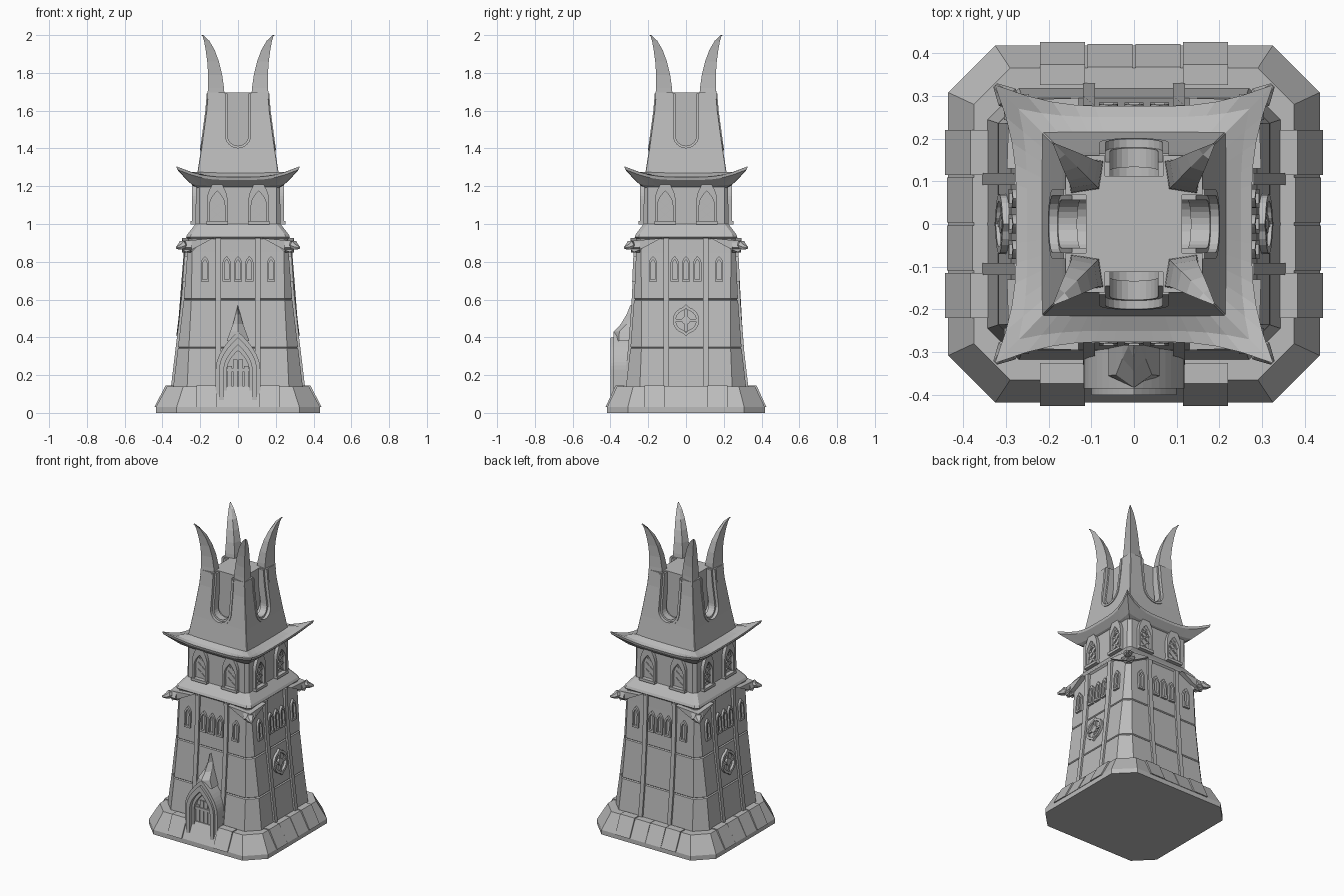
import bpy, bmesh, math
from mathutils import Vector, Matrix

if "Cube" in bpy.data.objects:
    bpy.data.objects.remove(bpy.data.objects["Cube"])

stone = bpy.data.materials.new("grey_stone")
stone.use_nodes = True
GREY = (0.5, 0.5, 0.5, 1)
stone.diffuse_color = GREY
stone.node_tree.nodes["Principled BSDF"].inputs["Base Color"].default_value = GREY

# Tower outline: height, half width in x, half width in y, corner cut
BODY = [(.12, .345, .32, .075), (.345, .318, .294, .058), (.6, .287, .275, .04),
        (.85, .268, .264, .025), (.92, .264, .262, .02), (.93, .275, .272, .02),
        (.945, .268, .266, .02), (1.0, .225, .225, .02), (1.24, .222, .222, .02)]
PLINTH = [(0, .435, .418, .11), (.03, .435, .418, .11), (.14, .375, .365, .085)]
SPIRE = [(1.24, .22, .22, .003), (1.4, .195, .195, .003), (1.6, .168, .168, .003),
         (1.695, .16, .16, .003)]


def at(table, z):
    z = min(max(z, table[0][0]), table[-1][0])
    for a, b in zip(table, table[1:]):
        if z <= b[0]:
            t = (z - a[0]) / (b[0] - a[0])
            return [p + (q - p) * t for p, q in zip(a, b)]


def wall(table, side):
    return lambda z: at(table, z)[1 if side % 2 else 2]


def flat(z):
    return 0


def loft(bm, rings, closed=False):
    loops = [[bm.verts.new(p) for p in r] for r in rings]
    pairs = list(zip(loops, loops[1:])) + ([(loops[-1], loops[0])] if closed else [])
    for a, b in pairs:
        for i in range(len(a)):
            j = (i + 1) % len(a)
            bm.faces.new((a[i], a[j], b[j], b[i]))
    if not closed:
        bm.faces.new(loops[0])
        bm.faces.new(loops[-1])


def turn(p, side):
    return Matrix.Rotation(side * math.pi / 2, 3, 'Z') @ Vector(p)


def plate(bm, outline, side, f, d0, d1):
    """Extrude an x-z outline outward from a wall that follows f(z)."""
    loft(bm, [[turn((x, -(f(z) + d), z), side) for x, z in outline] for d in (d0, d1)])


def frame(bm, outer, inner, side, f, d0, d1, closed=True):
    """Raised strip between two matching outlines."""
    rings = [[turn((x, -(f(z) + d), z), side) for x, z, d in
              ((*o, d0), (*o, d1), (*i, d1), (*i, d0))] for o, i in zip(outer, inner)]
    loft(bm, rings, closed)


def octagon(z, hx, hy, c):
    return [(hx, c - hy, z), (hx, hy - c, z), (hx - c, hy, z), (c - hx, hy, z),
            (-hx, hy - c, z), (-hx, c - hy, z), (c - hx, -hy, z), (hx - c, -hy, z)]


def arch(cx, z0, zs, w, top, n=6):
    """Pointed arch outline."""
    half = [(w * (1 - (i / n) ** 1.9), zs + (top - zs) * i / n) for i in range(n)]
    right = [(w, z0)] + half
    return ([(cx + x, z) for x, z in right] + [(cx, top)]
            + [(cx - x, z) for x, z in reversed(right)])


def rect(x0, x1, z0, z1, n=1):
    zs = [z0 + (z1 - z0) * i / n for i in range(n + 1)]
    return [(x0, z) for z in zs] + [(x1, z) for z in reversed(zs)]


def bar(x0, z0, x1, z1, w):
    d = Vector((z0 - z1, x1 - x0)).normalized() * w
    return [(x0 + d.x, z0 + d.y), (x1 + d.x, z1 + d.y), (x1 - d.x, z1 - d.y), (x0 - d.x, z0 - d.y)]


def finish(name, bm):
    bmesh.ops.recalc_face_normals(bm, faces=bm.faces[:])
    me = bpy.data.meshes.new(name)
    bm.to_mesh(me)
    bm.free()
    me.materials.append(stone)
    ob = bpy.data.objects.new(name, me)
    bpy.context.scene.collection.objects.link(ob)
    return ob


# Plinth with raised blocks
bm = bmesh.new()
loft(bm, [octagon(*r) for r in PLINTH])
for k in range(4):
    for s in (-1, 1):
        plate(bm, rect(s * .115, s * .22, .03, .146), k, wall(PLINTH, k), -.04, .008)
        if k:
            plate(bm, rect(s * .004, s * .109, .03, .142), k, wall(PLINTH, k), -.04, .003)
finish("plinth", bm)

# Tower body with grooves between the stone courses
rows = list(BODY)
for z in (.345, .6):
    rows = [r for r in rows if r[0] != z]
    for dz, inset in ((-.005, 0), (0, .006), (.005, 0)):
        r = at(BODY, z + dz)
        rows.append((r[0], r[1] - inset, r[2] - inset, r[3]))
bm = bmesh.new()
loft(bm, [octagon(*r) for r in sorted(rows)])
finish("tower_body", bm)

# Pilasters
bm = bmesh.new()
for k in range(4):
    for x in (-.105, .105):
        plate(bm, rect(x - .014, x + .014, .12, .925, 8), k, wall(BODY, k), -.02, .012)
finish("pilasters", bm)

# Narrow arched windows below the ledge
bm = bmesh.new()
for k in range(4):
    for x in (-.175, -.06, 0, .06, .175):
        frame(bm, arch(x, .695, .79, .022, .83), arch(x, .707, .785, .012, .812),
              k, wall(BODY, k), -.01, .014)
finish("narrow_windows", bm)

# Round windows on both sides
bm = bmesh.new()
for k in (1, 3):
    f = wall(BODY, k)
    circle = [(math.cos(i * math.pi / 12), math.sin(i * math.pi / 12)) for i in range(24)]
    outer, inner = [[(r * c, .49 + r * s * (1.2 if abs(s) > .99 else 1)) for c, s in circle]
                    for r in (.07, .054)]
    frame(bm, outer, inner, k, f, -.01, .016)
    plate(bm, bar(-.057, .49, .057, .49, .007), k, f, -.01, .011)
    plate(bm, bar(0, .43, 0, .55, .007), k, f, -.01, .011)
    plate(bm, [(.022 * c, .49 + .022 * s) for c, s in circle], k, f, -.01, .013)
finish("round_windows", bm)

# Corner beasts with wings spreading along the ledge
bm = bmesh.new()
for k in range(4):
    spin = Matrix.Rotation(math.pi / 4 + k * math.pi / 2, 3, 'Z')
    rings = []
    for r, z, w, h in ((.31, .87, .04, .045), (.37, .878, .022, .026), (.4, .888, .018, .02),
                       (.42, .888, .028, .026), (.435, .88, .02, .018), (.46, .875, .006, .006)):
        rings.append([spin @ Vector((r, w * c, z + h * s)) for c, s in
                      ((1, 0), (.6, .8), (-.6, .8), (-1, 0), (-.6, -.8), (.6, -.8))])
    loft(bm, rings)
    for s in (-1, 1):
        wing = [(.13, .925), (.29, .91), (.305, .875), (.275, .85), (.21, .882)]
        plate(bm, [(s * x, z) for x, z in wing], k, wall(BODY, k), -.02, .028)
finish("corner_beasts", bm)

# Upper windows with pointed hoods, sills and lattice
bm = bmesh.new()
for k in range(4):
    f = wall(BODY, k)
    for x in (-.11, .11):
        frame(bm, arch(x, 1.0, 1.13, .054, 1.24), arch(x, 1.015, 1.1, .04, 1.175),
              k, lambda z: .222, -.02, .022)
        plate(bm, rect(x - .056, x + .056, .998, 1.015), k, lambda z: .222, -.02, .03)
        for s in (-1, 1):
            for dz in (0, .045, .09):
                plate(bm, bar(x - s * .038, 1.02 + dz, x + s * .03, 1.075 + dz, .004),
                      k, lambda z: .222, -.01, .008)
finish("hooded_windows", bm)

# Flared eaves with upswept corners
bm = bmesh.new()
N = 12
profile = [(.21, 0, 1.19, 0), (.235, .01, 1.2, .01), (.272, .05, 1.233, .055),
           (.276, .05, 1.248, .057), (.25, .02, 1.254, .02), (.205, 0, 1.275, 0)]
rings = []
for half, grow, z, lift in profile:
    ring = []
    for k in range(4):
        for i in range(N):
            t = 2 * i / N - 1
            e = abs(t) ** 4
            ring.append(turn((t * (half + grow * e), -(half + grow * e), z + lift * e), k))
    rings.append(ring)
loft(bm, rings)
finish("flared_eaves", bm)


# Spire with a round-bottomed niche on each side
def niche(r, top):
    arc = [(r * math.cos(a), 1.47 - r * math.sin(a)) for a in
           [i * math.pi / 12 for i in range(13)]]
    return [(r, top), (r, 1.6)] + arc + [(-r, 1.6), (-r, top)]


bm = bmesh.new()
loft(bm, [octagon(*r) for r in SPIRE])
spire = finish("spire", bm)
bm = bmesh.new()
for k in range(4):
    plate(bm, niche(.068, 1.8), k, flat, .112, .3)
cutter = finish("niche_cutter", bm)
cutter.hide_render = True
mod = spire.modifiers.new("niches", 'BOOLEAN')
mod.operation, mod.solver, mod.object = 'DIFFERENCE', 'EXACT', cutter
bpy.context.view_layer.objects.active = spire
bpy.ops.object.modifier_apply(modifier=mod.name)
bpy.data.objects.remove(cutter)

# Niche trims, outer and recessed
bm = bmesh.new()
for k in range(4):
    f = wall(SPIRE, k)
    frame(bm, niche(.082, 1.69), niche(.067, 1.69), k, f, -.02, .005, False)
    frame(bm, niche(.07, 1.69), niche(.056, 1.69), k, f, -.06, -.015, False)
finish("niche_trims", bm)

# Four curved horns
bm = bmesh.new()
for k in range(4):
    rings = []
    for z, o, i in ((1.66, .163, .07), (1.72, .159, .074), (1.79, .158, .084), (1.86, .163, .101),
                    (1.92, .171, .123), (1.97, .18, .152), (2.0, .189, .184)):
        m = o - (o - i) * .15
        rings.append([turn(p, k) for p in ((o, o, z), (i, m, z), (i + .01, i + .01, z), (m, i, z))])
    loft(bm, rings)
finish("horns", bm)

# Door porch, stepped arch, planks and pointed gable
bm = bmesh.new()
for w, top, d in ((.118, .43, .385), (.1, .4, .4), (.084, .37, .375)):
    frame(bm, arch(0, .01, .23, w, top, 10), arch(0, .012, .23, w - .026, top - .04, 10),
          0, flat, .24, d)
finish("door_porch", bm)
bm = bmesh.new()
plate(bm, arch(0, .01, .23, .07, .345, 10), 0, flat, .25, .35)
for x in (-.044, -.015, .015, .044):
    plate(bm, rect(x - .012, x + .012, .02, .3 - abs(x) * 1.2), 0, flat, .34, .358)
for z in (.08, .22):
    plate(bm, rect(-.06, .06, z, z + .016), 0, flat, .34, .364)
finish("door", bm)
bm = bmesh.new()
loft(bm, [[(-w, -.24, z), (-w, -y + .03, z), (0, -y, z), (w, -y + .03, z), (w, -.24, z)]
          for z, w, y in ((.38, .06, .385), (.43, .042, .383), (.47, .027, .345),
                          (.52, .013, .315), (.57, .002, .295))])
finish("door_gable", bm)
